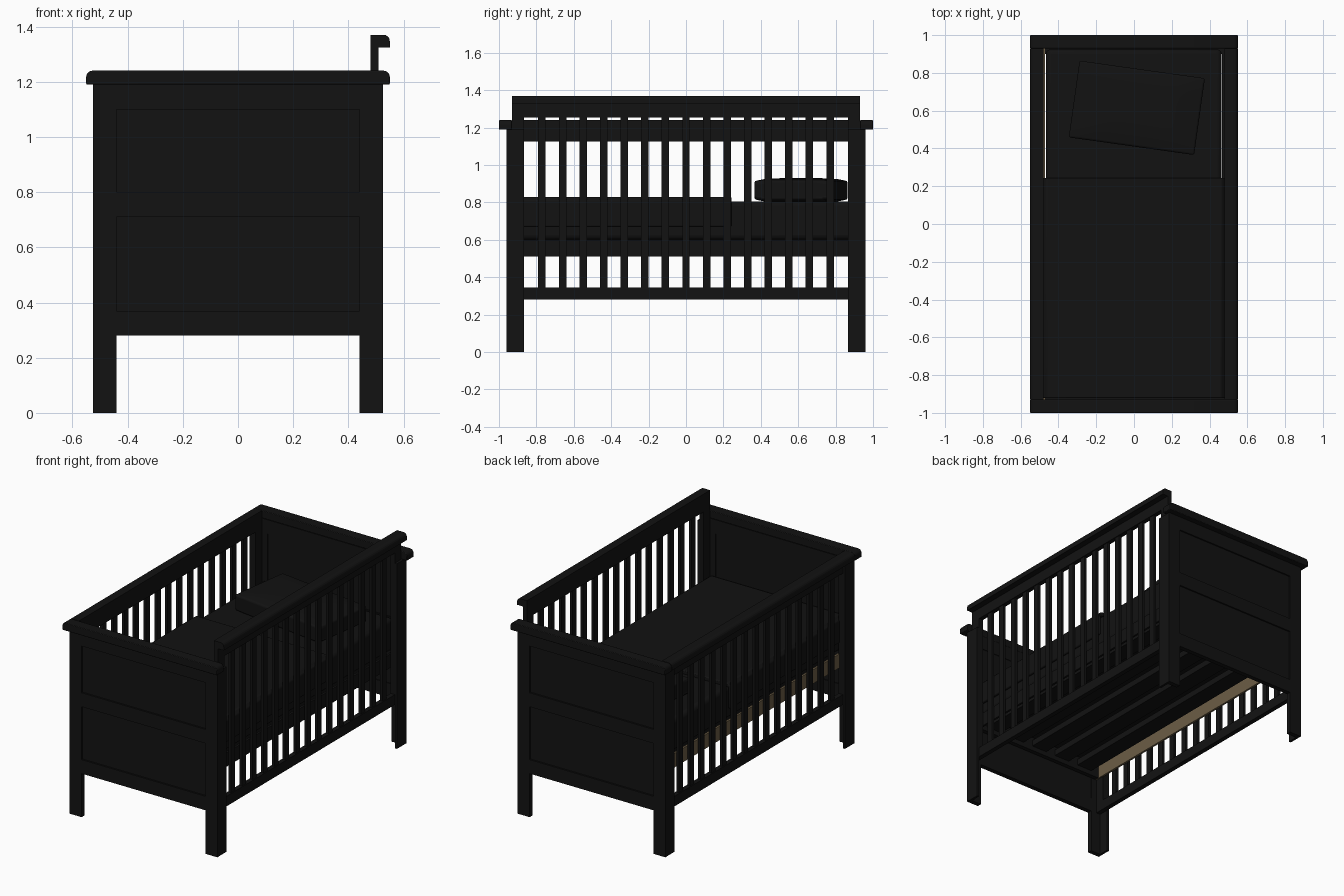
import bpy, bmesh, math
from mathutils import Vector

if "Cube" in bpy.data.objects:
    bpy.data.objects.remove(bpy.data.objects["Cube"])


def material(name, col):
    m = bpy.data.materials.new(name)
    m.diffuse_color = (*col, 1)
    m.use_nodes = True
    m.node_tree.nodes["Principled BSDF"].inputs["Base Color"].default_value = m.diffuse_color
    return m


BLACK = material("dark_paint", (0.006, 0.006, 0.006))
BROWN = material("brown_wood", (0.15, 0.11, 0.06))


def finish(name, bm, mat=BLACK):
    bmesh.ops.recalc_face_normals(bm, faces=bm.faces)
    me = bpy.data.meshes.new(name)
    bm.to_mesh(me)
    bm.free()
    me.materials.append(mat)
    ob = bpy.data.objects.new(name, me)
    bpy.context.collection.objects.link(ob)
    return ob


def add_box(bm, x0, x1, y0, y1, z0, z1):
    vs = bmesh.ops.create_cube(bm, size=1)["verts"]
    for v in vs:
        v.co = Vector(((x0, x1)[v.co.x > 0], (y0, y1)[v.co.y > 0], (z0, z1)[v.co.z > 0]))


def boxes(name, items, mat=BLACK):
    bm = bmesh.new()
    for b in items:
        add_box(bm, *b)
    return finish(name, bm, mat)


def prism(name, pts, vec, mat=BLACK):
    bm = bmesh.new()
    f = bm.faces.new([bm.verts.new(p) for p in pts])
    r = bmesh.ops.extrude_face_region(bm, geom=[f])
    for v in r["geom"]:
        if isinstance(v, bmesh.types.BMVert):
            v.co += Vector(vec)
    return finish(name, bm, mat)


def soften(ob, width, segs=3):
    m = ob.modifiers.new("bevel", "BEVEL")
    m.width, m.segments, m.limit_method = width, segs, "ANGLE"
    for o in bpy.context.selected_objects:
        o.select_set(False)
    ob.select_set(True)
    bpy.context.view_layer.objects.active = ob
    bpy.ops.object.shade_smooth_by_angle(angle=math.radians(40))


def ordered(s, a, b):
    return (a, b) if s > 0 else (-b, -a)


def cap_profile(inner, outer, z0, z1, r=0.022):
    # rectangle whose outer upper corner is rounded
    arc = [(outer - r + r * math.cos(t * math.pi / 8), z1 - r + r * math.sin(t * math.pi / 8))
           for t in range(5)]
    return [(inner, z1), (inner, z0), (outer, z0)] + arc


# L-section corner posts
for sx in (-1, 1):
    for sy in (-1, 1):
        L = [(0.44, 0.96), (0.525, 0.96), (0.525, 0.865), (0.51, 0.865), (0.51, 0.93), (0.44, 0.93)]
        prism("corner_post", [(sx * x, sy * y, 0) for x, y in L], (0, 0, 1.19))

# framed end boards with two recessed panels each and a rounded top cap
for s in (-1, 1):
    y = ordered(s, 0.93, 0.96)
    boxes("end_frame_rails", [(-0.44, 0.44, *y, a, b)
                              for a, b in ((0.28, 0.37), (0.71, 0.80), (1.10, 1.19))])
    yp = ordered(s, 0.935, 0.95)
    boxes("end_panels", [(-0.44, 0.44, *yp, 0.37, 0.71), (-0.44, 0.44, *yp, 0.80, 1.10)])
    # cap, rounded at both ends
    arc = cap_profile(0, 0.55, 1.19, 1.24)[2:]
    pts = arc + [(-x, z) for x, z in reversed(arc)]
    ob = prism("end_cap", [(x, s * 0.93, z) for x, z in pts], (0, s * 0.07, 0))
    soften(ob, 0.004, 2)

# barred sides; the right one stands raised
for s, top, name in ((-1, 1.24, "left"), (1, 1.37, "right")):
    x = ordered(s, 0.48, 0.51)
    boxes(name + "_side_frame", [
        (*x, -0.865, 0.865, 0.28, 0.345),
        (*x, -0.865, 0.865, top - 0.115, top),
        (*x, -0.93, -0.865, 0.28, top),
        (*x, 0.865, 0.93, 0.28, top)])
    xs = ordered(s, 0.486, 0.504)
    boxes(name + "_side_bars", [(*xs, 0.11 * i - 0.02, 0.11 * i + 0.02, 0.345, top - 0.115)
                                for i in range(-7, 8)])
    pts = cap_profile(0.48, 0.55, top - 0.045, top)
    prism(name + "_side_cap", [(s * a, -0.93, z) for a, z in pts], (0, 1.86, 0))

# mattress base
boxes("left_base_rail", [(-0.485, -0.472, -0.928, 0.928, 0.51, 0.60)], BROWN)
boxes("right_base_rail", [(0.467, 0.48, -0.928, 0.928, 0.51, 0.60)])
boxes("base_cross_rails", [(-0.472, 0.467, -0.928, -0.90, 0.51, 0.60),
                           (-0.472, 0.467, 0.90, 0.928, 0.51, 0.60)])
boxes("base_slats", [(0.18 * i - 0.055, 0.18 * i + 0.055, -0.90, 0.90, 0.54, 0.58)
                     for i in range(-2, 3)])

# mattress
soften(boxes("mattress", [(-0.466, 0.464, -0.92, 0.925, 0.60, 0.805)]), 0.025)

# blanket draped over the mattress
U = [(-0.486, 0.67), (-0.486, 0.81), (-0.465, 0.83), (0.463, 0.83), (0.484, 0.81), (0.484, 0.67),
     (0.467, 0.67), (0.467, 0.803), (-0.469, 0.803), (-0.469, 0.67)]
soften(prism("blanket", [(x, -0.922, z) for x, z in U], (0, 1.165, 0)), 0.006, 2)

# plump pillow, slightly turned
bm = bmesh.new()
bmesh.ops.create_cube(bm, size=2)
bmesh.ops.subdivide_edges(bm, edges=bm.edges, cuts=9, use_grid_fill=True)
for v in bm.verts:
    x, y, z = v.co
    n = max(abs(x) ** 4, abs(y) ** 4)
    v.co = Vector((x * 0.335, y * 0.205, z * 0.065 * (1 - 0.22 * n)))
pillow = finish("pillow", bm)
pillow.location = (0.015, 0.615, 0.865)
pillow.rotation_euler = (0, 0, math.radians(-8))
soften(pillow, 0.035, 4)
